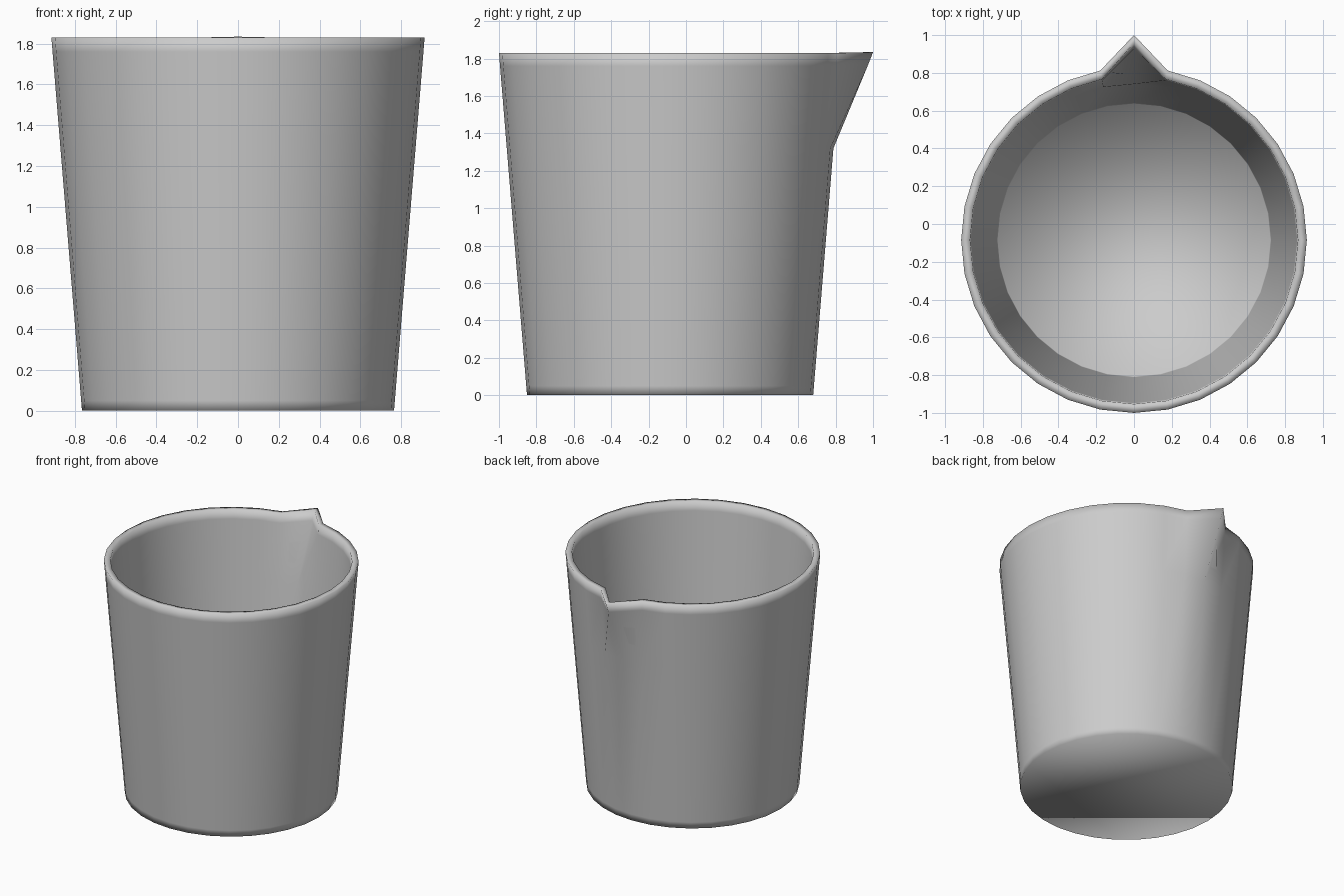
import bpy, bmesh, math

if "Cube" in bpy.data.objects:
    bpy.data.objects.remove(bpy.data.objects["Cube"])

SIDES = 32
CY = -0.085            # cup axis, shifted so the spout fits the centred bounds
H = 1.83
SPOUT_Z = 1.32         # height where the spout starts
WALL = 0.047


def outer_r(z):
    return 0.765 + 0.15 * z / H


def spout(z, reach):
    return reach * max(0.0, (z - SPOUT_Z) / (H - SPOUT_Z))


# Profile: outside bottom -> rim -> inside floor, as (z, radius, spout pull)
profile = []
for z in (0.0, 0.05, SPOUT_Z, H - 0.07, H):
    profile.append((z, outer_r(z), spout(z, 0.17)))
for z in (H, H - 0.07, SPOUT_Z, 0.10, 0.05):
    profile.append((z, outer_r(z) - WALL, spout(z, 0.175)))

bm = bmesh.new()
rings = []
for z, r, pull in profile:
    ring = []
    for i in range(SIDES):
        a = math.pi / 2 + 2 * math.pi * i / SIDES
        # only the rear column (i == 0) is drawn out into the spout
        d = r + (pull if i == 0 else 0.0)
        lift = 0.004 if i == 0 and z == H else 0.0
        ring.append(bm.verts.new((d * math.cos(a), CY + d * math.sin(a), z + lift)))
    rings.append(ring)

# Walls and rim
for lo, hi in zip(rings, rings[1:]):
    for i in range(SIDES):
        j = (i + 1) % SIDES
        bm.faces.new((lo[i], lo[j], hi[j], hi[i]))

# Underside and inner floor
bm.faces.new(list(reversed(rings[0])))
bm.faces.new(rings[-1])
bmesh.ops.recalc_face_normals(bm, faces=bm.faces[:])
for f in bm.faces:
    f.smooth = True

mesh = bpy.data.meshes.new("spouted_beaker")
bm.to_mesh(mesh)
bm.free()
beaker = bpy.data.objects.new("spouted_beaker", mesh)
bpy.context.collection.objects.link(beaker)
